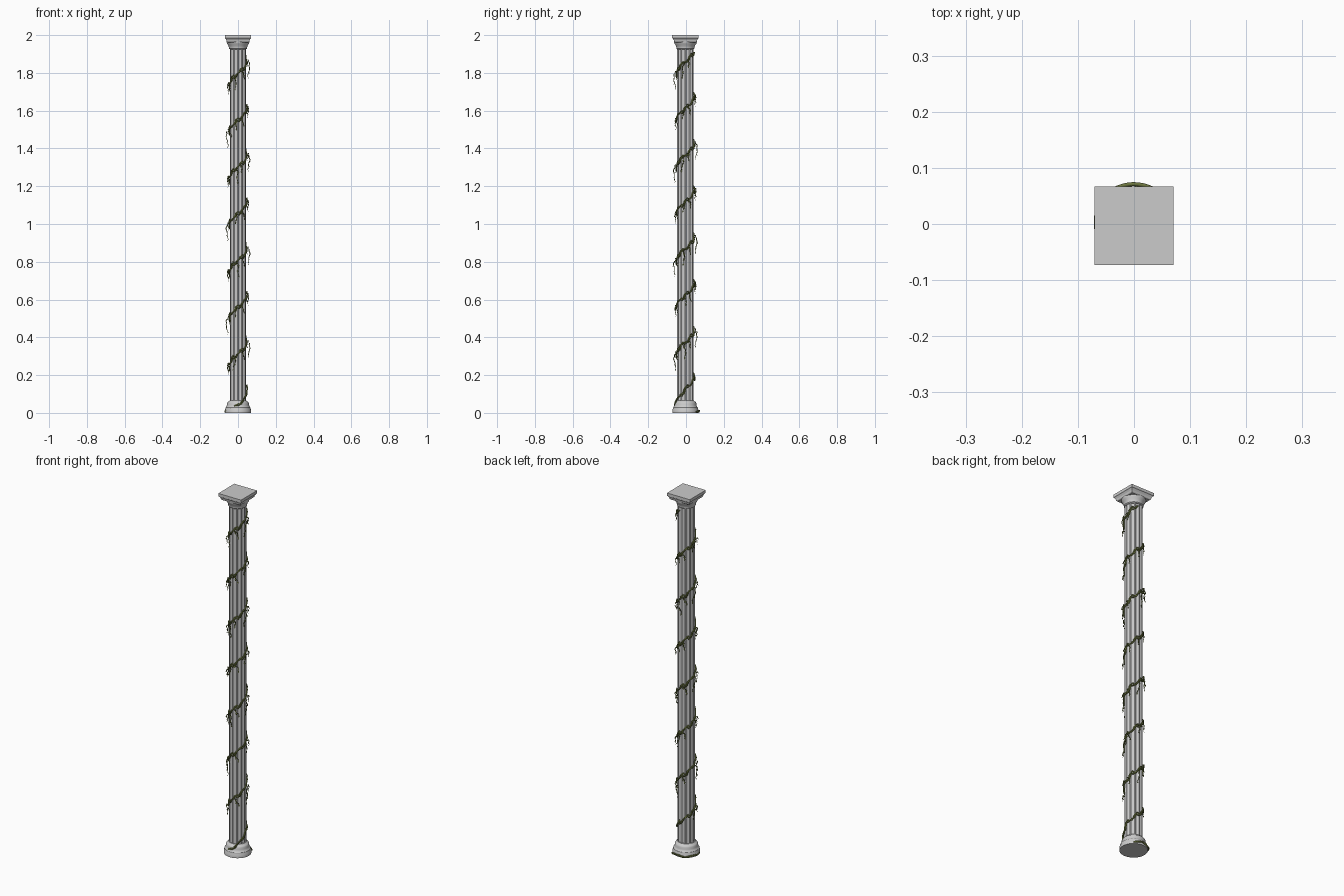
import bpy, bmesh, math, random
from math import sin, cos, pi, radians

if "Cube" in bpy.data.objects:
    bpy.data.objects.remove(bpy.data.objects["Cube"])
random.seed(4)
CY = -0.003  # column axis sits slightly forward of the vine-inclusive centre


def finish(name, bm, smooth=True):
    bmesh.ops.recalc_face_normals(bm, faces=bm.faces)
    me = bpy.data.meshes.new(name)
    bm.to_mesh(me)
    bm.free()
    ob = bpy.data.objects.new(name, me)
    bpy.context.collection.objects.link(ob)
    if smooth:
        bpy.ops.object.select_all(action='DESELECT')
        ob.select_set(True)
        bpy.context.view_layer.objects.active = ob
        bpy.ops.object.shade_smooth_by_angle(angle=radians(35))
    return ob


def loft(name, rings, smooth=True):
    """Skin a stack of equal-length point rings and cap both ends."""
    bm = bmesh.new()
    vs = [[bm.verts.new(p) for p in r] for r in rings]
    n = len(vs[0])
    for a, b in zip(vs, vs[1:]):
        for i in range(n):
            bm.faces.new((a[i], a[(i + 1) % n], b[(i + 1) % n], b[i]))
    bm.faces.new(vs[0])
    bm.faces.new(vs[-1])
    return finish(name, bm, smooth)


def circle(r, z, n=32):
    return [(r * cos(2 * pi * i / n), CY + r * sin(2 * pi * i / n), z) for i in range(n)]


def square(h, z):
    return [(x * h, CY + y * h, z) for x, y in ((-1, -1), (1, -1), (1, 1), (-1, 1))]


def fluted(z, depth=0.0055, flutes=12, r=0.0435):
    pts = []
    for i in range(flutes):
        for t, d in ((0, 0), (.2, 0), (.38, .7), (.6, 1), (.82, .7)):
            a = 2 * pi * (i + t - 0.1) / flutes
            rr = r - depth * d
            pts.append((rr * cos(a), CY + rr * sin(a), z))
    return pts


# Round moulded base, fluted shaft
loft("base", [circle(r, z) for r, z in (
    (.069, 0), (.0695, .016), (.066, .022), (.066, .028), (.061, .034), (.058, .042),
    (.058, .052), (.054, .058), (.048, .061), (.045, .066))])
loft("shaft", [fluted(.06), fluted(1.935)])

# Round capital mouldings, stepped square slab
loft("capital_neck", [circle(r, z) for r, z in (
    (.043, 1.925), (.048, 1.929), (.048, 1.936), (.050, 1.940), (.052, 1.947),
    (.058, 1.955), (.060, 1.962), (.060, 1.97))])
loft("abacus", [square(h, z) for h, z in (
    (.056, 1.962), (.060, 1.966), (.062, 1.974), (.067, 1.982), (.070, 1.984), (.070, 2.0))], False)

# Climbing vine
green = bpy.data.materials.new("vine_green")
green.diffuse_color = (.15, .18, .05, 1)
green.use_nodes = True
green.node_tree.nodes["Principled BSDF"].inputs["Base Color"].default_value = green.diffuse_color
PITCH = 0.2475


def vine_curve(name, paths, thick):
    cu = bpy.data.curves.new(name, 'CURVE')
    cu.dimensions = '3D'
    cu.bevel_depth = thick
    cu.bevel_resolution = 1
    cu.use_fill_caps = True
    cu.resolution_u = 2
    for path in paths:
        sp = cu.splines.new('POLY')
        sp.points.add(len(path) - 1)
        for p, (a, r, z, s) in zip(sp.points, path):
            p.co = (r * cos(a), CY + r * sin(a), z, 1)
            p.radius = s
    cu.materials.append(green)
    ob = bpy.data.objects.new(name, cu)
    bpy.context.collection.objects.link(ob)


def height(a):
    return .065 + PITCH * (a + pi / 2) / (2 * pi)


def stem(phase, amp):
    """Wavy helix: hugs the base first, then winds up the shaft."""
    path = []
    a = radians(-310)
    while height(a) < 1.915:
        z = height(a) + amp * (sin(6.5 * a + phase) + .6 * sin(11 * a + 2 * phase))
        r = .047 + .0025 * sin(4.5 * a + phase)
        if a < 0:
            k = min(1, -a / radians(230))
            r = r * (1 - k) + .074 * k
            z = z * (1 - k) + (.009 + .004 * sin(5 * a + phase)) * k
        path.append((a, r, max(z, .005), 1))
        a += radians(7)
    return path


vine_curve("vine_stems", [stem(0, .009), stem(1.1, .008)], .0036)

# Hanging shoots along the stems
shoots = []


def shoot(a, drop, out, turn):
    p0 = random.uniform(0, 6)
    z0 = height(a)
    shoots.append([(a + turn * t + .06 * sin(9 * t + p0),
                    .047 + out * sin(pi * min(1, .25 + t * .6)) + .002 * sin(12 * t + p0),
                    z0 + .012 * sin(pi * t) - drop * t,
                    1 - .5 * t) for t in [i / 12 for i in range(13)]])


for k in range(1, 8):
    for deg in (-180, -95, -5, 85):
        a = radians(deg) + 2 * pi * k
        if height(a) > 1.9:
            continue
        big = (deg == -180 and k % 2 == 0) or (deg != -180 and k % 2 == 1)
        shoot(a, .075 if big else .04, .015 if big else .008, random.uniform(-.35, .2))
        shoot(a + .3, .03, .009, random.uniform(.1, .5))
vine_curve("vine_shoots", shoots, .003)

# Small folded leaves scattered over the vine
bm = bmesh.new()
for path in shoots:
    for j in (5, 9, 12):
        a, r, z, _ = path[j]
        w, l = .08, .013
        pts = [(a, r, z), (a + w, r + .003, z - l * .4), (a, r + .005, z - l), (a - w, r + .003, z - l * .4)]
        v = [bm.verts.new((q * cos(b), CY + q * sin(b), h)) for b, q, h in pts]
        bm.faces.new((v[0], v[1], v[2]))
        bm.faces.new((v[0], v[2], v[3]))
leaves = finish("vine_leaves", bm, False)
leaves.data.materials.append(green)
